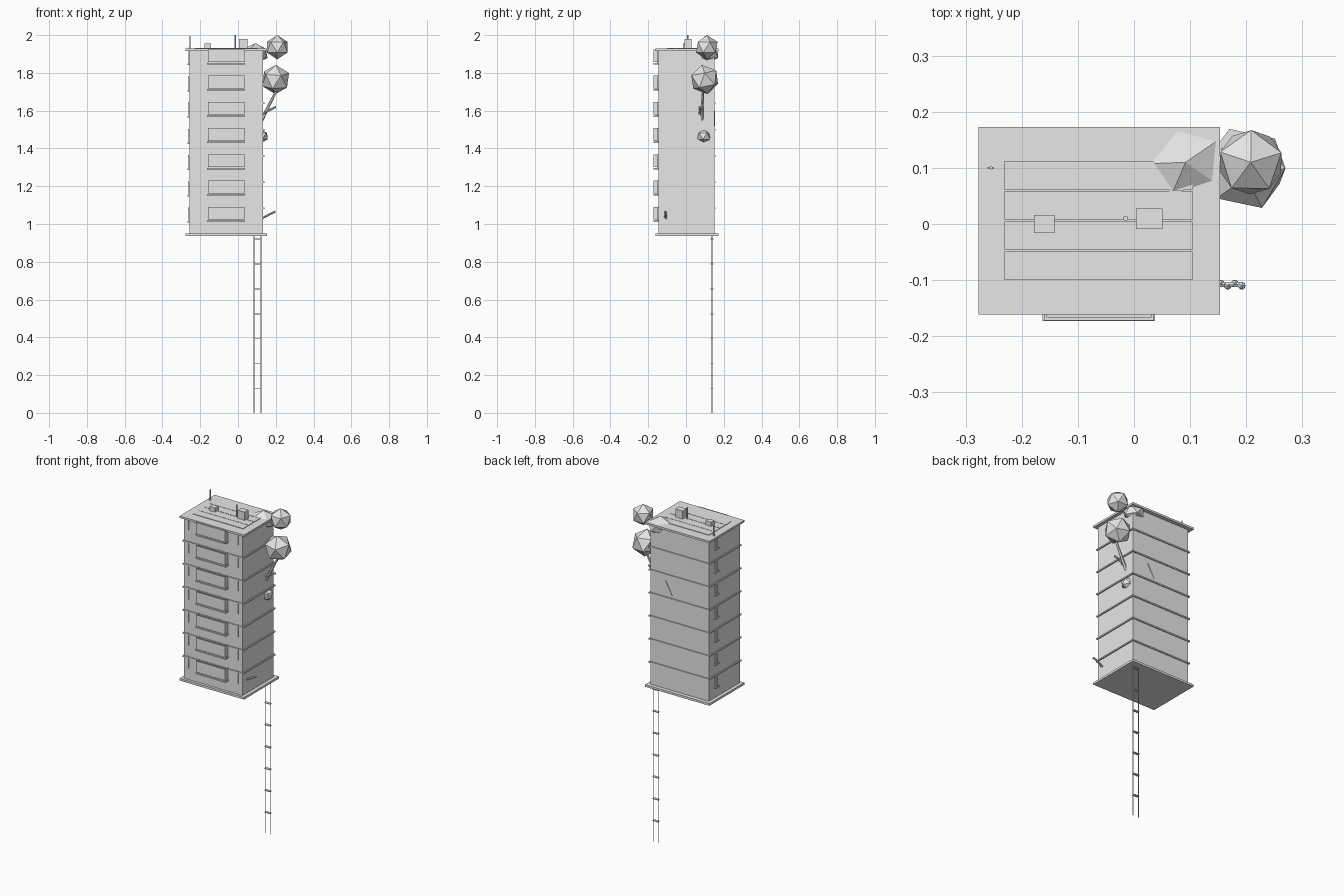
import bpy, math
from mathutils import Vector

grey = bpy.data.materials.new("plain grey")
grey.diffuse_color = (0.8, 0.8, 0.8, 1)


def finish(name):
    ob = bpy.context.object
    ob.name = name
    ob.data.materials.append(grey)
    return ob


def box(name, x0, x1, y0, y1, z0, z1):
    bpy.ops.mesh.primitive_cube_add(size=1, location=((x0 + x1) / 2, (y0 + y1) / 2, (z0 + z1) / 2))
    ob = finish(name)
    ob.scale = (x1 - x0, y1 - y0, z1 - z0)
    return ob


def rod(name, a, b, r0, r1=None, sides=6):
    a, b = Vector(a), Vector(b)
    bpy.ops.mesh.primitive_cone_add(vertices=sides, radius1=r0, radius2=r0 if r1 is None else r1,
                                    depth=(b - a).length, location=(a + b) / 2)
    ob = finish(name)
    ob.rotation_euler = (b - a).to_track_quat('Z', 'Y').to_euler()
    return ob


def ball(name, centre, size, turn=(0, 0, 0)):
    bpy.ops.mesh.primitive_ico_sphere_add(subdivisions=1, radius=1, location=centre, rotation=turn)
    ob = finish(name)
    ob.scale = size
    return ob


def knotted_branch(name, a, b, count=6):
    # thin stick with alternating knots
    a, b = Vector(a), Vector(b)
    rod(name, a, b, 0.005)
    for i in range(count):
        p = a.lerp(b, i / (count - 1))
        p.y += 0.002 * (-1) ** i
        ball(name + "_knot", p, (0.0075,) * 3)


FLOORS, PITCH, BASE = 7, 0.139, 0.945
X0, X1, Y0, Y1 = -0.257, 0.133, -0.145, 0.15

# Main block, base and roof slabs
box("tower_body", X0, X1, Y0, Y1, BASE, 1.92)
box("base_slab", -0.277, 0.153, -0.161, 0.172, 0.936, 0.949)
box("roof_slab", -0.277, 0.153, -0.161, 0.173, 1.916, 1.928)

for i in range(FLOORS):
    z = BASE + i * PITCH
    # Floor bands
    if i:
        box("floor_band", X0 - 0.007, X1 + 0.007, Y0 - 0.006, Y1 + 0.006, z - 0.005, z + 0.003)
    # Balcony: parapet on three sides over a projecting ledge
    lo, hi = z + 0.078, z + 0.145
    box("balcony_front", -0.16, 0.035, -0.172, -0.166, lo, hi)
    for x in (-0.16, 0.030):
        box("balcony_side", x, x + 0.005, -0.167, Y0, lo, hi)
    box("balcony_floor", -0.16, 0.035, -0.167, Y0, lo, lo + 0.006)
    box("balcony_ledge", -0.163, 0.037, -0.173, Y0, z + 0.066, z + 0.074)
    # Window posts on the front wall
    for x in (-0.229, -0.108, -0.020, 0.103):
        box("window_post", x - 0.003, x + 0.003, -0.15, -0.144, z + 0.072, min(z + 0.145, 1.93))
    # Narrow side window with sill
    box("side_window", X0 - 0.006, X0, 0.072, 0.092, z + 0.07, z + 0.135)
    box("side_sill", X0 - 0.011, X0, 0.066, 0.098, z + 0.062, z + 0.07)

# Roof panels
for y in (-0.1, -0.0465, 0.0075, 0.061):
    box("roof_panel", -0.231, 0.104, y, y + 0.051, 1.927, 1.931)

# Roof boxes, vent pipe and aerial
box("small_roof_box", -0.178, -0.142, -0.016, 0.016, 1.927, 1.956)
box("large_roof_box", 0.004, 0.051, -0.009, 0.028, 1.927, 1.98)
rod("vent_pipe", (-0.015, 0.01, 1.93), (-0.015, 0.01, 2.0), 0.0045, sides=8)
rod("aerial", (-0.255, 0.1, 1.92), (-0.255, 0.1, 1.995), 0.003)
box("aerial_foot", -0.261, -0.25, 0.098, 0.102, 1.927, 1.935)

# Hanging ladder
for x in (0.085, 0.122):
    rod("ladder_rail", (x, 0.138, 0), (x, 0.138, 0.94), 0.0025)
for i in range(7):
    z = 0.128 + i * 0.132
    box("ladder_rung", 0.085, 0.122, 0.130, 0.146, z - 0.002, z + 0.002)

# Tree growing out of the wall
ball("upper_foliage", (0.208, 0.11, 1.936), (0.064,) * 3, (0, 0, 0.3))
ball("middle_foliage", (0.199, 0.099, 1.765), (0.079,) * 3, (0.2, 0, 0.1))
ball("roof_foliage", (0.092, 0.11, 1.903), (0.075, 0.065, 0.054), (0, 0, 0.6))
ball("lower_foliage", (0.122, 0.095, 1.465), (0.04, 0.041, 0.037), (0, 0, 0.5))
rod("tree_trunk", (0.12, 0.083, 1.54), (0.205, 0.09, 1.71), 0.010, 0.006)
knotted_branch("side_branch", (0.13, 0.075, 1.583), (0.195, 0.075, 1.618))
knotted_branch("low_branch", (0.13, -0.108, 1.032), (0.192, -0.108, 1.064))
rod("back_twig", (0.03, 0.152, 1.6), (-0.015, 0.152, 1.52), 0.003, 0.001)
